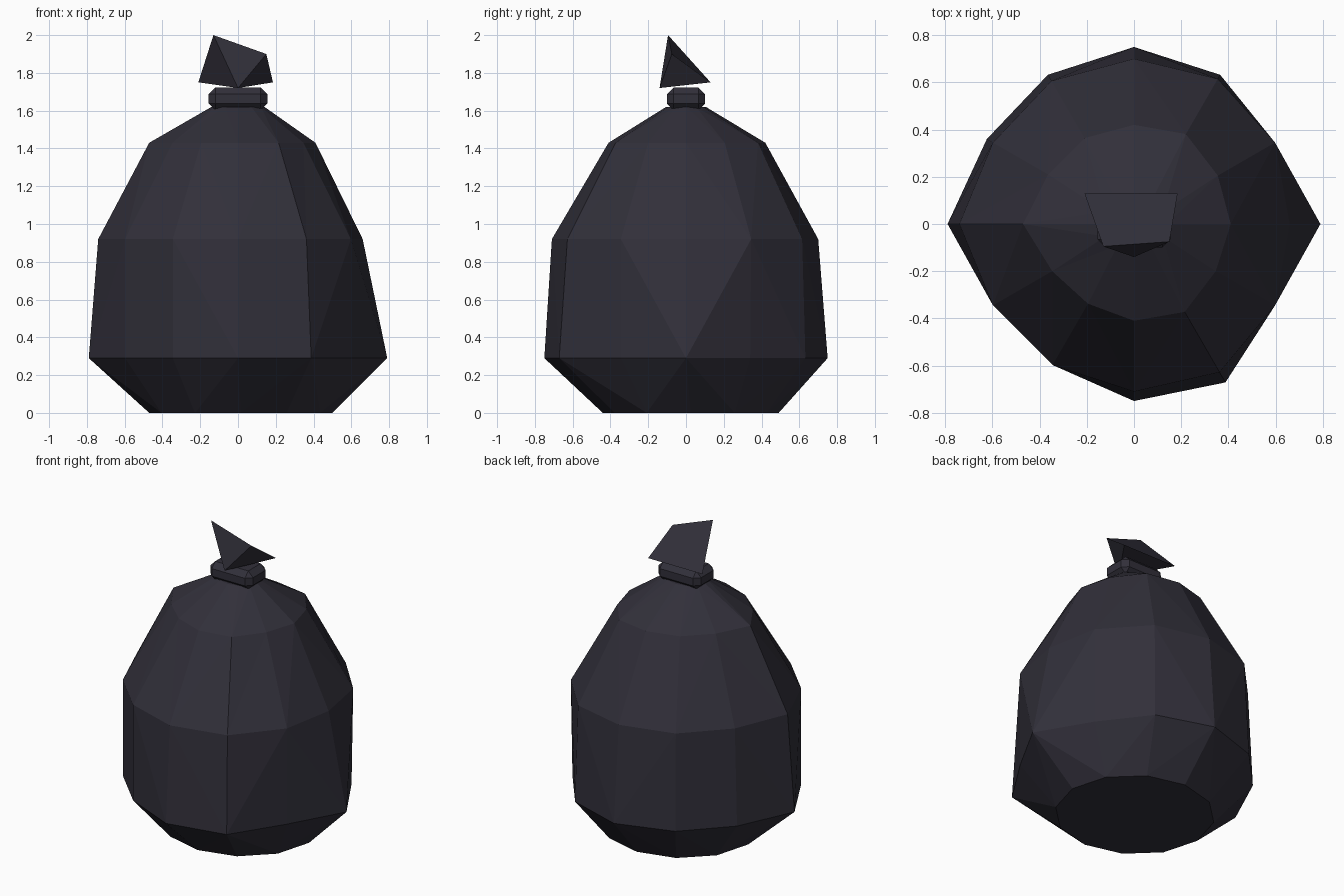
import bpy
import bmesh
from math import cos, sin, tau
from mathutils import Vector

default_cube = bpy.data.objects.get("Cube")
if default_cube:
    bpy.data.objects.remove(default_cube, do_unlink=True)

SEGMENTS = 12

# One dark plastic colour for the whole bag
plastic = bpy.data.materials.new("dark_plastic")
colour = (0.031, 0.029, 0.042, 1)
plastic.use_nodes = True
plastic.diffuse_color = colour
shader = plastic.node_tree.nodes["Principled BSDF"]
shader.inputs["Base Color"].default_value = colour
shader.inputs["Roughness"].default_value = 0.6


def finish(name, bm):
    bmesh.ops.recalc_face_normals(bm, faces=bm.faces[:])
    mesh = bpy.data.meshes.new(name)
    bm.to_mesh(mesh)
    bm.free()
    mesh.materials.append(plastic)
    part = bpy.data.objects.new(name, mesh)
    bpy.context.scene.collection.objects.link(part)
    return part


def ring(bm, z, radii, centre=(0, 0), stretch=1):
    verts = []
    for i, r in enumerate(radii):
        a = tau * i / SEGMENTS
        verts.append(bm.verts.new((centre[0] + r * cos(a),
                                   centre[1] + r * stretch * sin(a), z)))
    return verts


def bulge(a, b):
    middle = (a.co + b.co) / 2
    return middle.xy.length


def bridge(bm, low, high):
    # Split each quad along the diagonal that makes the surface bulge outward
    for i in range(SEGMENTS):
        j = (i + 1) % SEGMENTS
        a, b, c, d = low[i], low[j], high[j], high[i]
        if bulge(a, c) > bulge(b, d):
            triangles = ((a, b, c), (a, c, d))
        else:
            triangles = ((a, b, d), (b, c, d))
        for tri in triangles:
            bm.faces.new(tri)


# Lumpy bag body, stacked from uneven rings
bm = bmesh.new()
wide = [.79, .68, .73, .75, .73, .72, .79, .69, .69, .75, .775, .69]
middle = [.66, .69, .71, .70, .70, .69, .74, .69, .69, .71, .725, .69]
shoulder = [.41, .41, .44, .42, .42, .42, .47, .40, .39, .41, .43, .40]
rings = [
    ring(bm, 0, [.485] * SEGMENTS, (.015, .025), .96),
    ring(bm, .29, wide),
    ring(bm, .92, middle),
    ring(bm, 1.43, shoulder),
    ring(bm, 1.62, [.14] * SEGMENTS, stretch=.75),
]
for low, high in zip(rings, rings[1:]):
    bridge(bm, low, high)
bm.faces.new(rings[0])
bm.faces.new(rings[-1])
finish("bag_body", bm)

# Chamfered knot around the neck
bm = bmesh.new()
bmesh.ops.create_cube(bm, size=1)
for v in bm.verts:
    v.co = Vector((v.co.x * .31, v.co.y * .2, 1.662 + v.co.z * .12))
bmesh.ops.bevel(bm, geom=bm.edges[:], offset=.035, segments=1,
                affect='EDGES', profile=.5)
finish("tie_knot", bm)

# Loose flap fanning out above the knot
bm = bmesh.new()
tip = bm.verts.new((0, -.14, 1.72))
rim = [bm.verts.new(p) for p in ((-.21, .13, 1.75), (.185, .13, 1.75),
                                 (.15, -.075, 1.9), (-.13, -.095, 2))]
bm.faces.new(rim)
for i, v in enumerate(rim):
    bm.faces.new((v, rim[(i + 1) % len(rim)], tip))
finish("top_flap", bm)
